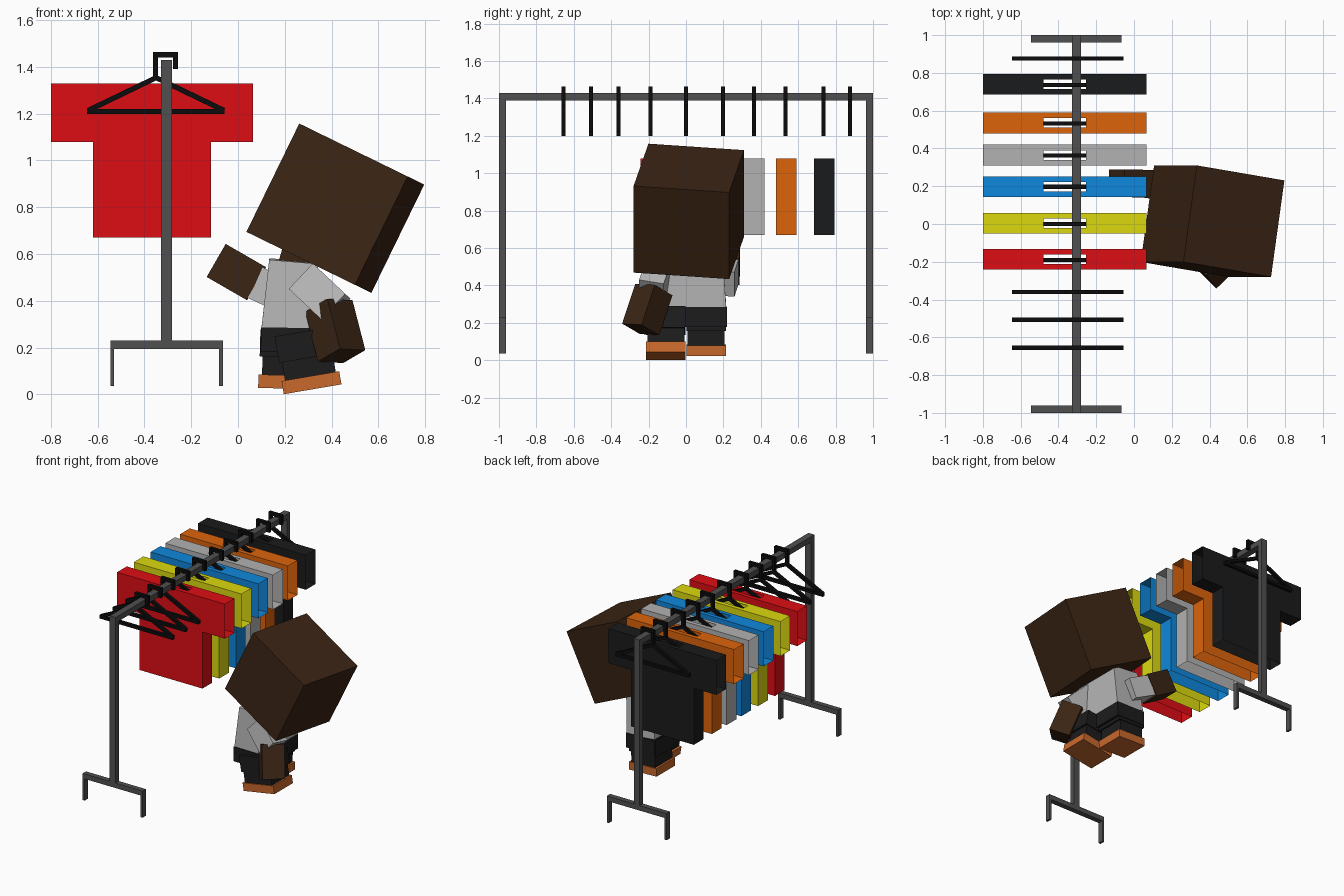
import bpy, bmesh
from mathutils import Vector as V

if "Cube" in bpy.data.objects:
    bpy.data.objects.remove(bpy.data.objects["Cube"])

X, Y, Z = V((1, 0, 0)), V((0, 1, 0)), V((0, 0, 1))


def material(name, hexcode):
    rgb = [int(hexcode[i:i + 2], 16) / 255 for i in (0, 2, 4)]
    lin = [c / 12.92 if c < 0.04 else ((c + 0.055) / 1.055) ** 2.4 for c in rgb]
    m = bpy.data.materials.new(name)
    m.diffuse_color = (*lin, 1)
    m.use_nodes = True
    m.node_tree.nodes["Principled BSDF"].inputs["Base Color"].default_value = m.diffuse_color
    return m


metal = material("metal", "505050")
black = material("black", "0c0c0c")
brown = material("brown", "3a2414")
grey = material("light_grey", "b8b8b8")
dark = material("dark_cloth", "1c1c1d")
orange = material("shoe_orange", "c8682c")


def add_object(name, bm, mat):
    bmesh.ops.recalc_face_normals(bm, faces=bm.faces)
    mesh = bpy.data.meshes.new(name)
    bm.to_mesh(mesh)
    bm.free()
    mesh.materials.append(mat)
    ob = bpy.data.objects.new(name, mesh)
    bpy.context.collection.objects.link(ob)
    return ob


def bar(bm, p, q, w, d, ref=Y, taper=1.0):
    """Box from p to q; w is measured along ref, d across it."""
    p, q = V(p), V(q)
    axis = (q - p).normalized()
    u = (ref - axis * ref.dot(axis)).normalized()
    v = axis.cross(u)
    ends = []
    for c, s in ((p, 1), (q, taper)):
        ends.append([bm.verts.new(c + s * (u * w * a + v * d * b) / 2)
                     for a, b in ((-1, -1), (1, -1), (1, 1), (-1, 1))])
    a, b = ends
    bm.faces.new(a[::-1])
    bm.faces.new(b)
    for i in range(4):
        j = (i + 1) % 4
        bm.faces.new((a[i], a[j], b[j], b[i]))


def bars(name, mat, *parts):
    bm = bmesh.new()
    for part in parts:
        bar(bm, *part)
    return add_object(name, bm, mat)


# Clothes rack: rail, two posts, two feet
rx = -0.305
bars("rail", metal, ((rx, -1, 1.41), (rx, 1, 1.41), 0.047, 0.04, X))
for side, s in (("front", -1), ("back", 1)):
    y = s * 0.981
    bars(side + "_post", metal, ((rx, y, 0.2), (rx, y, 1.39), 0.038, 0.047))
    bars(side + "_foot", metal,
         ((-0.545, y, 0.212), (-0.065, y, 0.212), 0.038, 0.036),
         ((-0.537, y, 0.037), (-0.537, y, 0.195), 0.038, 0.016),
         ((-0.073, y, 0.037), (-0.073, y, 0.195), 0.038, 0.016))

# Hangers: triangle with a square hook over the rail
t = 0.022
hanger = bars("hanger", black,
              ((-0.645, 0, 1.21), (-0.058, 0, 1.21), t, t),
              ((-0.64, 0, 1.214), (-0.342, 0, 1.358), t, t),
              ((-0.06, 0, 1.214), (-0.358, 0, 1.358), t, t),
              ((-0.352, 0, 1.345), (-0.352, 0, 1.463), t, t),
              ((-0.341, 0, 1.452), (-0.256, 0, 1.452), t, t),
              ((-0.267, 0, 1.392), (-0.267, 0, 1.441), t, t))
hanger.location.y = -0.655
for y in (-0.507, -0.36, -0.19, 0, 0.197, 0.363, 0.532, 0.735, 0.877):
    h = bpy.data.objects.new("hanger", hanger.data)
    h.location.y = y
    bpy.context.collection.objects.link(h)


# Shirts: open shells with neck slot, open sleeves and open hem
def shirt(name, y, mat):
    outline = [(-0.8, 1.33), (-0.8, 1.08), (-0.62, 1.08), (-0.62, 0.67),
               (-0.115, 0.67), (-0.115, 1.08), (0.065, 1.08), (0.065, 1.33)]
    bm = bmesh.new()
    f, b = [[bm.verts.new((x, s * 0.055, z)) for x, z in outline] for s in (-1, 1)]
    for row in (f, b):
        bm.faces.new(row)
    for i in (1, 2, 4, 5):
        bm.faces.new((f[i], f[i + 1], b[i + 1], b[i]))
    slot = [bm.verts.new((x, sy, 1.33)) for x, sy in
            ((-0.48, -0.025), (-0.255, -0.025), (-0.255, 0.025), (-0.48, 0.025))]
    rim = [f[0], f[7], b[7], b[0]]
    for i in range(4):
        j = (i + 1) % 4
        bm.faces.new((rim[i], rim[j], slot[j], slot[i]))
    add_object(name, bm, mat).location.y = y


for colour, code, y in (("red", "de0d14", -0.187), ("yellow", "dcd90f", 0.004),
                        ("blue", "0f88dc", 0.197), ("grey", "b2b2b2", 0.365),
                        ("orange", "dc640b", 0.535), ("black", "1a1b1c", 0.74)):
    shirt(colour + "_shirt", y, material(colour + "_cloth", code))

# Figure: tilted cube head, neck and tapered torso
c, down = V((0.416, 0.015, 0.796)), V((-0.226, 0, -0.463))
bars("head", brown, (c - down / 2, c + down / 2, 0.522, 0.517, V((0.468, -0.08, -0.227))))
bars("neck", brown, ((0.24, 0.01, 0.53), (0.27, 0.01, 0.63), 0.2, 0.15))
bars("torso", grey, ((0.213, 0.015, 0.28), (0.238, 0.01, 0.57), 0.40, 0.225, Y, 0.93))
bars("waist", dark, ((0.212, 0.015, 0.18), (0.213, 0.015, 0.285), 0.41, 0.23))

# Legs: shorts, lower leg and shoe along each leg axis
for side, foot, axis, depth in (
        ("right", V((0.319, -0.108, 0.022)), V((-0.168, 0, 0.986)), 0.25),
        ("left", V((0.196, 0.108, 0.025)), V((0.03, 0, 1)), 0.22)):
    bars(side + "_shoe", orange, (foot, foot + axis * 0.057, 0.212, depth))
    bars(side + "_leg", dark, (foot + axis * 0.057, foot + axis * 0.15, 0.198, depth - 0.03))
    bars(side + "_shorts", dark, (foot + axis * 0.135, foot + axis * 0.25, 0.212, depth - 0.005))

# Left arm reaches towards the rack
bars("left_forearm", brown, ((0.078, 0.213, 0.474), (-0.092, 0.217, 0.572), 0.145, 0.163))
bars("left_sleeve", grey, ((0.22, 0.19, 0.41), (0.07, 0.212, 0.479), 0.14, 0.145))

# Right arm swings back
bars("right_sleeve", grey, ((0.28, -0.14, 0.495), (0.418, -0.185, 0.365), 0.135, 0.15))
bars("right_forearm", brown,
     ((0.388, -0.172, 0.378), (0.443, -0.242, 0.165), 0.15, 0.145, V((0.7, 0.7, 0))))
